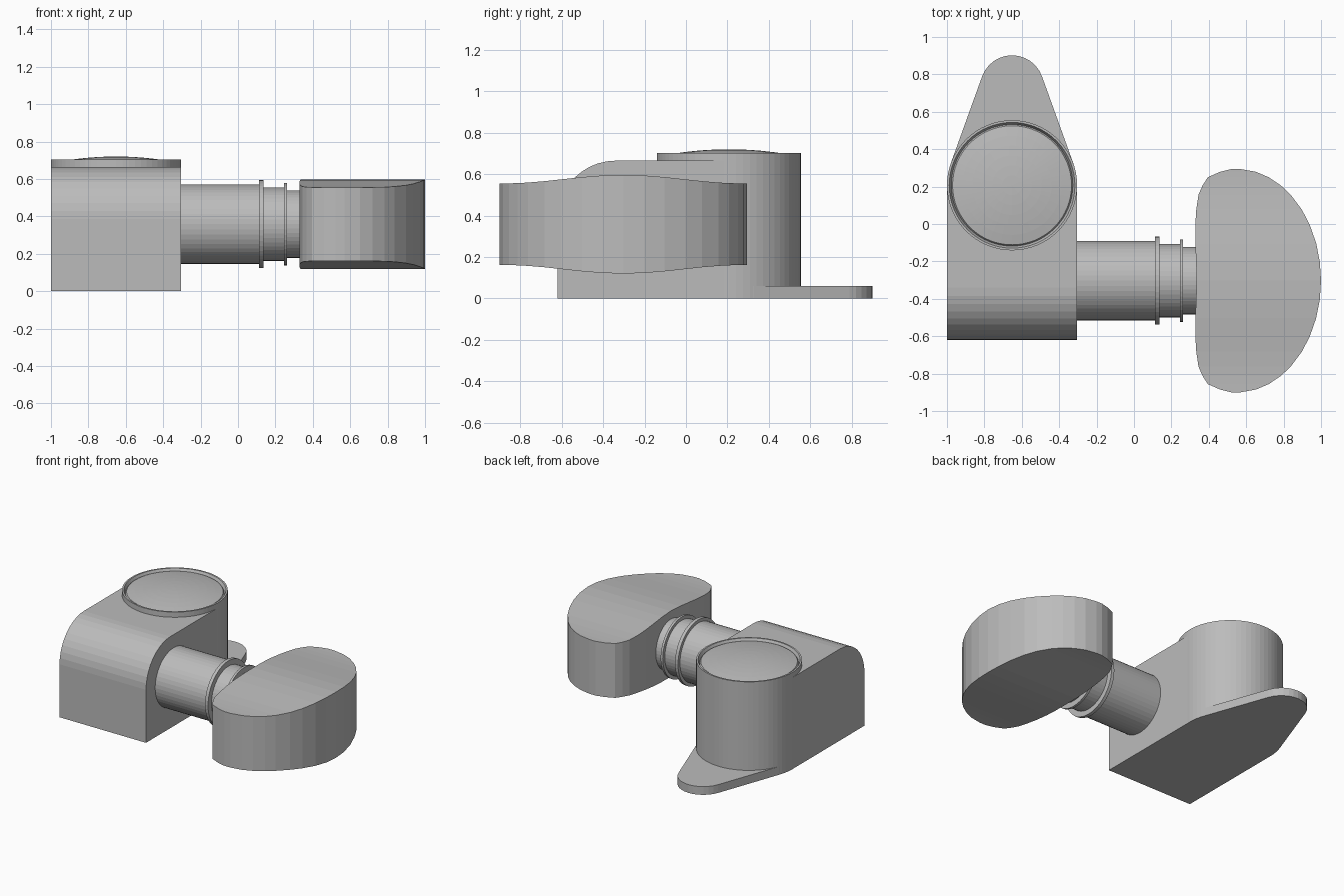
import bpy, bmesh, math
from mathutils import Vector

if "Cube" in bpy.data.objects:
    bpy.data.objects.remove(bpy.data.objects["Cube"])

grey = bpy.data.materials.new("plain grey")
grey.diffuse_color = (0.5, 0.5, 0.5, 1)
grey.use_nodes = True
grey.node_tree.nodes["Principled BSDF"].inputs["Base Color"].default_value = grey.diffuse_color


def finish(name, bm):
    bmesh.ops.remove_doubles(bm, verts=bm.verts, dist=1e-5)
    bmesh.ops.recalc_face_normals(bm, faces=bm.faces)
    me = bpy.data.meshes.new(name)
    bm.to_mesh(me)
    bm.free()
    me.materials.append(grey)
    ob = bpy.data.objects.new(name, me)
    bpy.context.scene.collection.objects.link(ob)
    return ob


def extrude(name, pts, vec):
    """Closed outline of 3D points pushed along vec."""
    bm = bmesh.new()
    f = bm.faces.new([bm.verts.new(p) for p in pts])
    r = bmesh.ops.extrude_face_region(bm, geom=[f], use_keep_orig=True)
    vs = [g for g in r["geom"] if isinstance(g, bmesh.types.BMVert)]
    bmesh.ops.translate(bm, verts=vs, vec=Vector(vec))
    return finish(name, bm)


def lathe(name, prof, centre, axis, n=48):
    """Spin (radius, height) points round the z or x axis."""
    bm = bmesh.new()
    rings = []
    for r, h in prof:
        ring = []
        for i in range(n if r > 0 else 1):
            a = 2 * math.pi * i / n
            c, s = r * math.cos(a), r * math.sin(a)
            p = (c, s, h) if axis == "z" else (h, c, s)
            ring.append(bm.verts.new(Vector(p) + Vector(centre)))
        rings.append(ring)
    for A, B in zip(rings, rings[1:]):
        for i in range(n):
            j = (i + 1) % n
            if len(A) == 1:
                bm.faces.new((A[0], B[i], B[j]))
            elif len(B) == 1:
                bm.faces.new((A[i], A[j], B[0]))
            else:
                bm.faces.new((A[i], A[j], B[j], B[i]))
    return finish(name, bm)


# body block with rounded front top edge
R, top = 0.28, 0.665
pts = [(-1, 0.21, 0), (-1, -0.62, 0)]
for i in range(11):
    a = math.pi / 2 * i / 10
    pts.append((-1, -0.62 + R - R * math.cos(a), top - R + R * math.sin(a)))
pts.append((-1, 0.21, top))
extrude("body", pts, (0.695, 0, 0))

# upright barrel with rim, groove and shallow domed cap
prof = [(0, 0), (0.348, 0), (0.348, 0.703), (0.336, 0.703), (0.325, 0.68), (0.318, 0.69)]
for i in range(1, 7):
    r = 0.318 * (1 - i / 6)
    prof.append((r if i < 6 else 0, 0.72 - 0.03 * (r / 0.318) ** 2))
lathe("barrel", prof, (-0.652, 0.207, 0), "z", 64)

# tapered foot plate
tilt = math.asin((0.348 - 0.17) / 0.523)
pts = []
for i in range(13):
    a = tilt + (math.pi - 2 * tilt) * i / 12
    pts.append((-0.652 + 0.17 * math.cos(a), 0.732 + 0.17 * math.sin(a), 0))
for s in (-1, 1):
    side = [tilt, 0]
    for a in (side if s < 0 else side[::-1]):
        pts.append((-0.652 + s * 0.348 * math.cos(a), 0.207 + 0.348 * math.sin(a), 0))
extrude("foot_plate", pts, (0, 0, 0.06))

# stepped shaft with two collars
prof = [(0, -0.32), (0.212, -0.32), (0.212, 0.112), (0.235, 0.112), (0.235, 0.136),
        (0.196, 0.136), (0.196, 0.245), (0.22, 0.245), (0.22, 0.262),
        (0.18, 0.262), (0.18, 0.36), (0, 0.36)]
lathe("shaft", prof, (0, -0.303, 0.358), "x")

# D-shaped knob: strips across y, thickest in the middle
half = [(0, .335), (.1, .332), (.2, .328), (.3, .328), (.38, .333), (.46, .345),
        (.51, .367), (.553, .395), (.582, .46), (.597, .52)]
rows = [(-d, x) for d, x in half[:0:-1]] + half
bm = bmesh.new()
rings = []
for d, xl in rows:
    t = min(abs(d) / 0.58, 1)
    h = 0.197 + 0.0415 * (math.cos(math.pi * t) + 1) / 2
    xr = 0.55 + 0.45 * math.sqrt(max(0, 1 - (d / 0.5975) ** 2))
    rings.append([bm.verts.new((x, -0.303 + d, 0.358 + s * h))
                  for x, s in ((xl, -1), (xr, -1), (xr, 1), (xl, 1))])
for A, B in zip(rings, rings[1:]):
    for i in range(4):
        j = (i + 1) % 4
        bm.faces.new((A[i], A[j], B[j], B[i]))
bm.faces.new(rings[0])
bm.faces.new(rings[-1])
finish("knob", bm)
